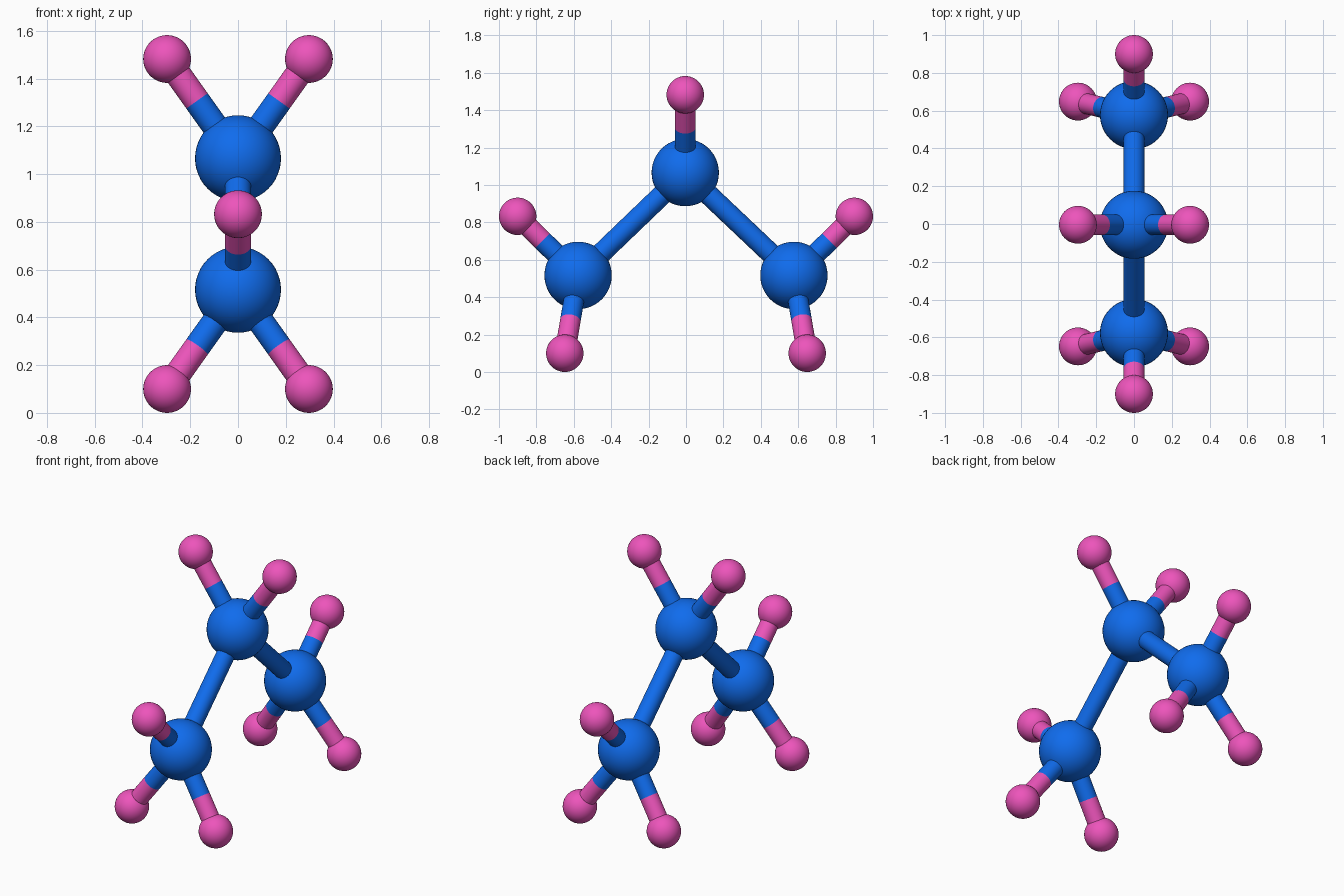
import bpy
from mathutils import Vector

if "Cube" in bpy.data.objects:
    bpy.data.objects.remove(bpy.data.objects["Cube"])

R_BIG, R_SMALL, R_ROD = 0.18, 0.10, 0.055


def material(name, color):
    m = bpy.data.materials.new(name)
    m.diffuse_color = color
    m.use_nodes = True
    m.node_tree.nodes["Principled BSDF"].inputs["Base Color"].default_value = m.diffuse_color
    return m


blue = material("blue", (0.005, 0.15, 0.85, 1))
pink = material("pink", (0.85, 0.09, 0.5, 1))


def finish(name, mat):
    ob = bpy.context.object
    ob.name = name
    ob.data.materials.append(mat)
    bpy.ops.object.shade_smooth_by_angle()
    return ob


def ball(name, center, radius, mat):
    bpy.ops.mesh.primitive_uv_sphere_add(segments=48, ring_count=24, radius=radius, location=center)
    return finish(name, mat)


def rod(name, a, b, mat):
    d = b - a
    bpy.ops.mesh.primitive_cylinder_add(vertices=32, radius=R_ROD, depth=d.length,
                                        location=(a + b) / 2, end_fill_type='NOTHING',
                                        rotation=d.to_track_quat('Z', 'Y').to_euler())
    return finish(name, mat)


def branch(name, root, tip):
    # Small ball on a two-tone rod, colour changing midway between the ball surfaces
    d = (tip - root).normalized()
    split = (root + d * R_BIG + tip - d * R_SMALL) / 2
    ball(name + "_small_ball", tip, R_SMALL, pink)
    rod(name + "_inner_rod", root + d * R_BIG * 0.9, split, blue)
    rod(name + "_outer_rod", split, tip - d * R_SMALL * 0.8, pink)


# Central large ball with two upper branches
top = Vector((0, -0.004, 1.066))
ball("centre_large_ball", top, R_BIG, blue)
for sx, side in ((-1, "left"), (1, "right")):
    branch("top_" + side, top, Vector((sx * 0.297, -0.004, 1.482)))

# Front and back large balls, each with three branches
for sy, end in ((-1, "front"), (1, "back")):
    c = Vector((0, sy * 0.577, 0.516))
    ball(end + "_large_ball", c, R_BIG, blue)
    d = (c - top).normalized()
    rod(end + "_link_rod", top + d * R_BIG * 0.9, c - d * R_BIG * 0.9, blue)
    branch(end + "_outer", c, Vector((0, sy * 0.9, 0.832)))
    for sx, side in ((-1, "left"), (1, "right")):
        branch(end + "_lower_" + side, c, Vector((sx * 0.297, sy * 0.648, 0.10)))
